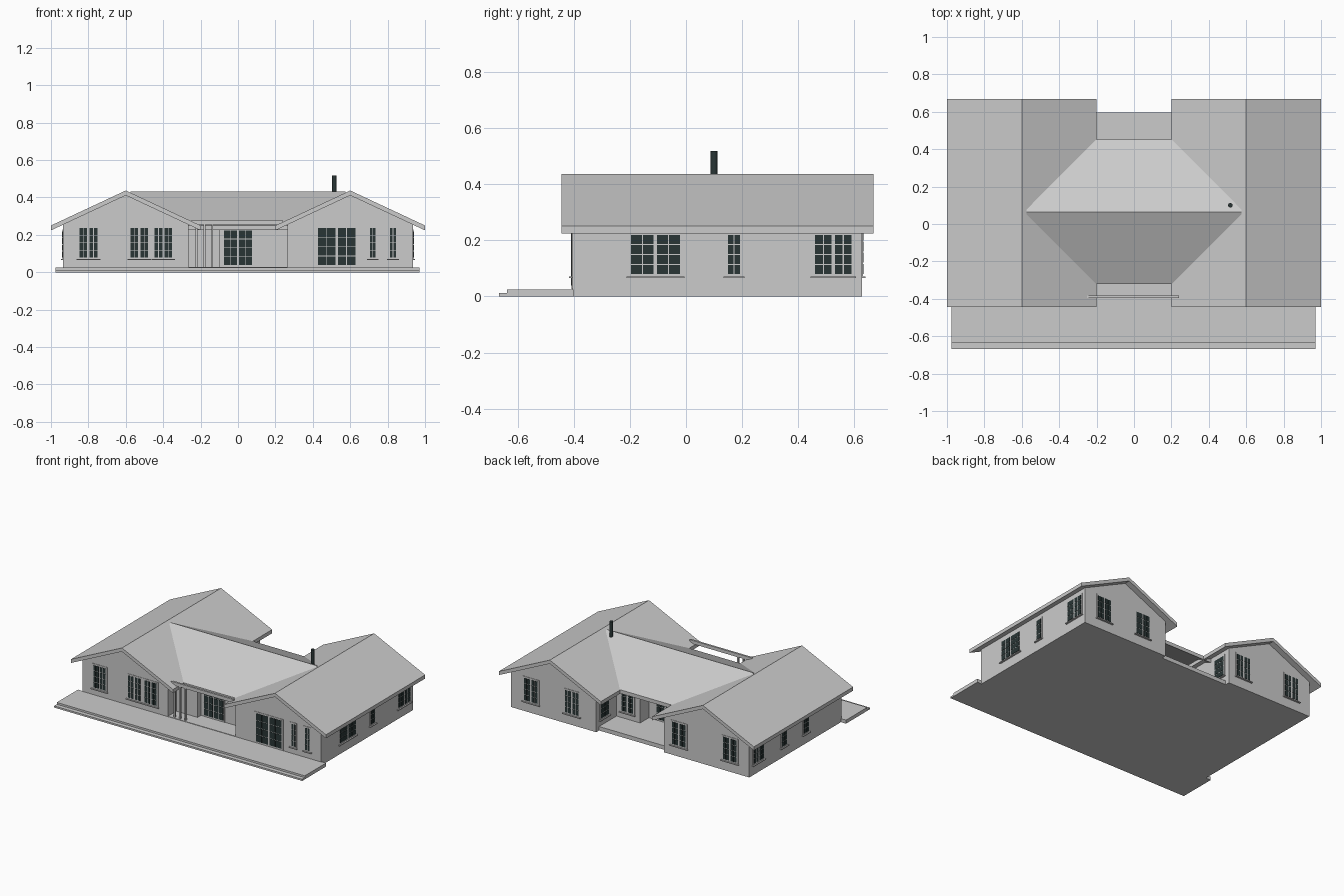
import bpy, bmesh

cube = bpy.data.objects.get("Cube")
if cube:
    bpy.data.objects.remove(cube, do_unlink=True)


def material(name, rgb):
    m = bpy.data.materials.new(name)
    m.use_nodes = True
    m.diffuse_color = (*rgb, 1)
    m.node_tree.nodes["Principled BSDF"].inputs["Base Color"].default_value = (*rgb, 1)
    return m


GREY = material("light_grey", (0.6, 0.6, 0.6))
DARK = material("dark_glass", (0.022, 0.036, 0.036))


def finish(name, bm, mats):
    bmesh.ops.recalc_face_normals(bm, faces=bm.faces)
    mesh = bpy.data.meshes.new(name)
    bm.to_mesh(mesh)
    bm.free()
    for m in mats:
        mesh.materials.append(m)
    ob = bpy.data.objects.new(name, mesh)
    bpy.context.collection.objects.link(ob)
    return ob


def add_box(bm, x, y, z, mat=0):
    verts = bmesh.ops.create_cube(bm, size=1)["verts"]
    for v in verts:
        v.co = [r[0] if c < 0 else r[1] for c, r in zip(v.co, (x, y, z))]
    for f in {f for v in verts for f in v.link_faces}:
        f.material_index = mat


def box(name, x, y, z):
    bm = bmesh.new()
    add_box(bm, x, y, z)
    return finish(name, bm, [GREY])


def prism(name, profile, start, end, axis):
    """Extrude a (side, z) profile along the x or y axis."""
    bm = bmesh.new()
    place = (lambda s, z: (start, s, z)) if axis == "x" else (lambda s, z: (s, start, z))
    face = bm.faces.new([bm.verts.new(place(s, z)) for s, z in profile])
    moved = bmesh.ops.extrude_face_region(bm, geom=[face])["geom"]
    for v in moved:
        if isinstance(v, bmesh.types.BMVert):
            v.co["xy".index(axis)] = end
    return finish(name, bm, [GREY])


def chevron(mid, half, top, eave, thick):
    outer = [(mid - half, eave), (mid, top), (mid + half, eave)]
    return outer + [(s, z - thick) for s, z in reversed(outer)]


def window(name, axis, wall, out, u, z, cols, rows, split=True, sill=True):
    """Frame plate, glass panes and sill on a wall; axis is the wall normal."""
    bm = bmesh.new()

    def plate(us, zs, depth, mat):
        d = sorted((wall - out * 0.003, wall + out * depth))
        if axis == "x":
            add_box(bm, d, us, zs, mat)
        else:
            add_box(bm, us, d, zs, mat)

    edge, bar = 0.009, 0.004
    plate((u[0] - edge, u[1] + edge), (z[0] - edge, z[1] + edge), 0.003, 0)
    centre = 0.008 if split and cols > 2 else 0
    w = (u[1] - u[0] - centre) / cols
    h = (z[1] - z[0]) / rows
    for i in range(cols):
        a = u[0] + i * w + (centre if i >= cols / 2 else 0)
        for j in range(rows):
            b = z[0] + j * h
            plate((a + bar / 2, a + w - bar / 2), (b + bar / 2, b + h - bar / 2), 0.005, 1)
    if sill:
        plate((u[0] - 0.014, u[1] + 0.014), (z[0] - 0.013, z[0] - 0.007), 0.012, 0)
    return finish(name, bm, [GREY, DARK])


# Wings with gabled walls and roof slabs
for side, s in (("right", -1), ("left", 1)):
    m = 0.6 * s
    walls = [(m - 0.335, 0), (m + 0.335, 0), (m + 0.335, 0.26), (m, 0.415), (m - 0.335, 0.26)]
    prism(side + "_wing_walls", walls, -0.405, 0.627, "y")
    prism(side + "_wing_roof", chevron(m, 0.4, 0.437, 0.25, 0.026), -0.443, 0.668, "y")

# Middle block
prism("middle_roof", chevron(0.065, 0.386, 0.431, 0.251, 0.026), -0.575, 0.575, "x")
box("middle_walls", (-0.27, 0.27), (-0.27, 0.3), (0, 0.25))
box("back_room", (0.08, 0.27), (0.2, 0.4), (0, 0.24))
box("floor_slab", (-0.27, 0.27), (-0.405, 0.595), (0, 0.028))

# Front terrace and step
box("terrace", (-0.975, 0.97), (-0.637, -0.40), (0, 0.025))
box("terrace_step", (-0.975, 0.97), (-0.667, -0.63), (0, 0.012))

# Entry beam, posts and side wall
box("entry_beam", (-0.25, 0.24), (-0.396, -0.382), (0.254, 0.278))
box("entry_wall", (-0.27, -0.1), (-0.31, -0.26), (0, 0.24))
for i, x in enumerate((-0.222, -0.18, -0.138)):
    box(f"entry_post_{i + 1}", (x - 0.005, x + 0.005), (-0.396, -0.382), (0.02, 0.256))

# Front windows and glazed doors
tall = (0.078, 0.238)
for i, (a, b, cols) in enumerate([(-0.85, -0.75, 4), (-0.577, -0.478, 4), (-0.448, -0.35, 4),
                                  (0.703, 0.737, 2), (0.81, 0.848, 2)]):
    window(f"front_window_{i + 1}", "y", -0.405, -1, (a, b), tall, cols, 4)
window("terrace_door", "y", -0.405, -1, (0.425, 0.63), (0.036, 0.238), 4, 4, sill=False)
window("entry_door", "y", -0.27, -1, (-0.078, 0.078), (0.036, 0.225), 4, 4, sill=False)

# Side windows
low = (0.078, 0.22)
for i, (a, b, cols) in enumerate([(-0.198, -0.02, 4), (0.148, 0.195, 2), (0.458, 0.592, 4)]):
    window(f"left_window_{i + 1}", "x", 0.935, 1, (a, b), low, cols, 4)
for i, (a, b, cols) in enumerate([(-0.036, 0.02, 2), (0.21, 0.267, 2), (0.468, 0.58, 4)]):
    window(f"right_window_{i + 1}", "x", -0.935, -1, (a, b), low, cols, 4)

# Back windows, courtyard windows and back door
for i, a in enumerate((-0.84, -0.44, 0.4, 0.72)):
    window(f"back_window_{i + 1}", "y", 0.627, 1, (a, a + 0.11), tall, 4, 4)
for s in (-1, 1):
    window("courtyard_window", "x", 0.265 * s, -s, (0.49, 0.58), low, 2, 4)
window("back_room_window", "y", 0.4, 1, (0.13, 0.225), low, 4, 4)
window("back_door", "y", 0.3, 1, (-0.12, 0.02), (0.036, 0.22), 4, 4, sill=False)

# Chimney pipe
bpy.ops.mesh.primitive_cylinder_add(vertices=16, radius=0.012, depth=0.14,
                                    location=(0.515, 0.1, 0.448))
chimney = bpy.context.object
chimney.name = "chimney_pipe"
chimney.data.materials.append(DARK)
bpy.ops.object.shade_smooth_by_angle()
